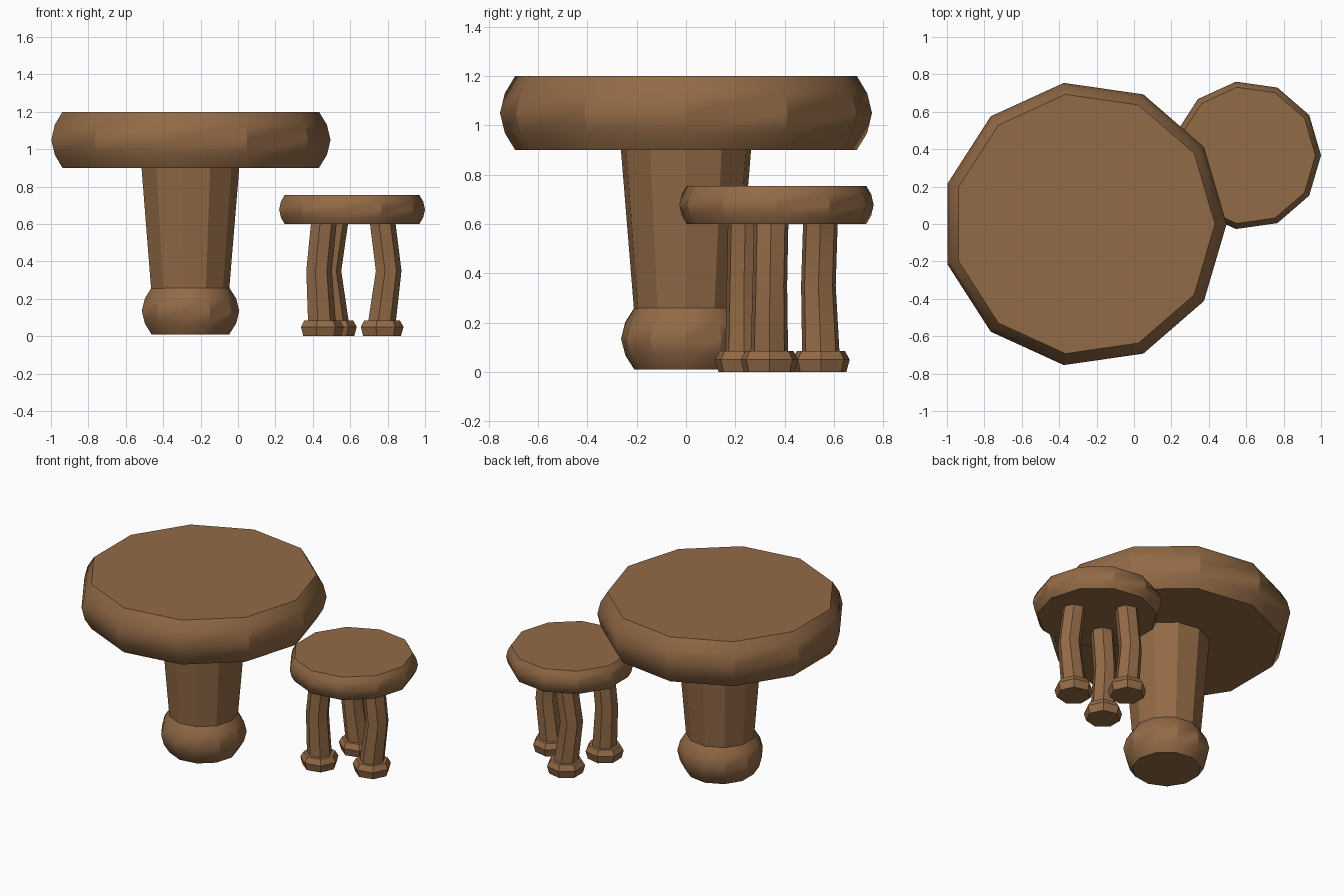
import bpy, bmesh, math

if "Cube" in bpy.data.objects:
    bpy.data.objects.remove(bpy.data.objects["Cube"])

wood = bpy.data.materials.new("brown wood")
wood.diffuse_color = (0.29, 0.145, 0.062, 1)
wood.use_nodes = True
wood.node_tree.nodes["Principled BSDF"].inputs["Base Color"].default_value = wood.diffuse_color


def lathe(name, sides, rings):
    """Stack of polygon rings (x, y, z, radius), capped at both ends."""
    bm = bmesh.new()
    loops = []
    for x, y, z, r in rings:
        loops.append([bm.verts.new((x + r * math.cos(2 * math.pi * i / sides),
                                    y + r * math.sin(2 * math.pi * i / sides), z))
                      for i in range(sides)])
    for low, high in zip(loops, loops[1:]):
        for i in range(sides):
            j = (i + 1) % sides
            bm.faces.new((low[i], low[j], high[j], high[i]))
    bm.faces.new(loops[0][::-1])
    bm.faces.new(loops[-1])
    mesh = bpy.data.meshes.new(name)
    bm.to_mesh(mesh)
    bm.free()
    mesh.materials.append(wood)
    obj = bpy.data.objects.new(name, mesh)
    bpy.context.collection.objects.link(obj)
    # smooth the bulging profile, keep the corners crisp
    bpy.ops.object.select_all(action='DESELECT')
    obj.select_set(True)
    bpy.context.view_layer.objects.active = obj
    bpy.ops.object.shade_smooth_by_angle(angle=math.radians(31))
    return obj


def bulged(name, sides, x, y, z0, z1, r_end, r_mid):
    """Slab with a rounded rim."""
    bulge = r_mid - r_end
    rings = [(x, y, z0 + (z1 - z0) * t, r_end + bulge * k)
             for t, k in ((0, 0), (0.23, 0.68), (0.5, 1), (0.77, 0.68), (1, 0))]
    return lathe(name, sides, rings)


# Table: top, tapered pillar, rounded base
bulged("table_top", 11, -0.267, 0, 0.90, 1.20, 0.70, 0.762)
lathe("table_pillar", 11, [(-0.26, 0, 0.25, 0.213), (-0.26, 0, 0.905, 0.267)])
bulged("table_base", 11, -0.259, 0, 0.01, 0.26, 0.212, 0.266)

# Stool seat
bulged("stool_seat", 11, 0.602, 0.367, 0.60, 0.755, 0.368, 0.398)

# Stool legs: crooked shafts given by centres at top, knee and ankle, plus feet
legs = {
    "front": [(0.455, 0.24), (0.43, 0.235), (0.445, 0.235)],
    "right": [(0.77, 0.345), (0.802, 0.34), (0.765, 0.338)],
    "back": [(0.517, 0.545), (0.48, 0.537), (0.515, 0.547)],
}
for side, (top, knee, ankle) in legs.items():
    lathe(f"stool_{side}_leg", 7, [(*ankle, 0.07, 0.078), (*knee, 0.35, 0.072),
                                   (*top, 0.605, 0.072)])
    lathe(f"stool_{side}_foot", 7, [(*ankle, 0.0, 0.106), (*ankle, 0.05, 0.12),
                                    (*ankle, 0.085, 0.100)])
